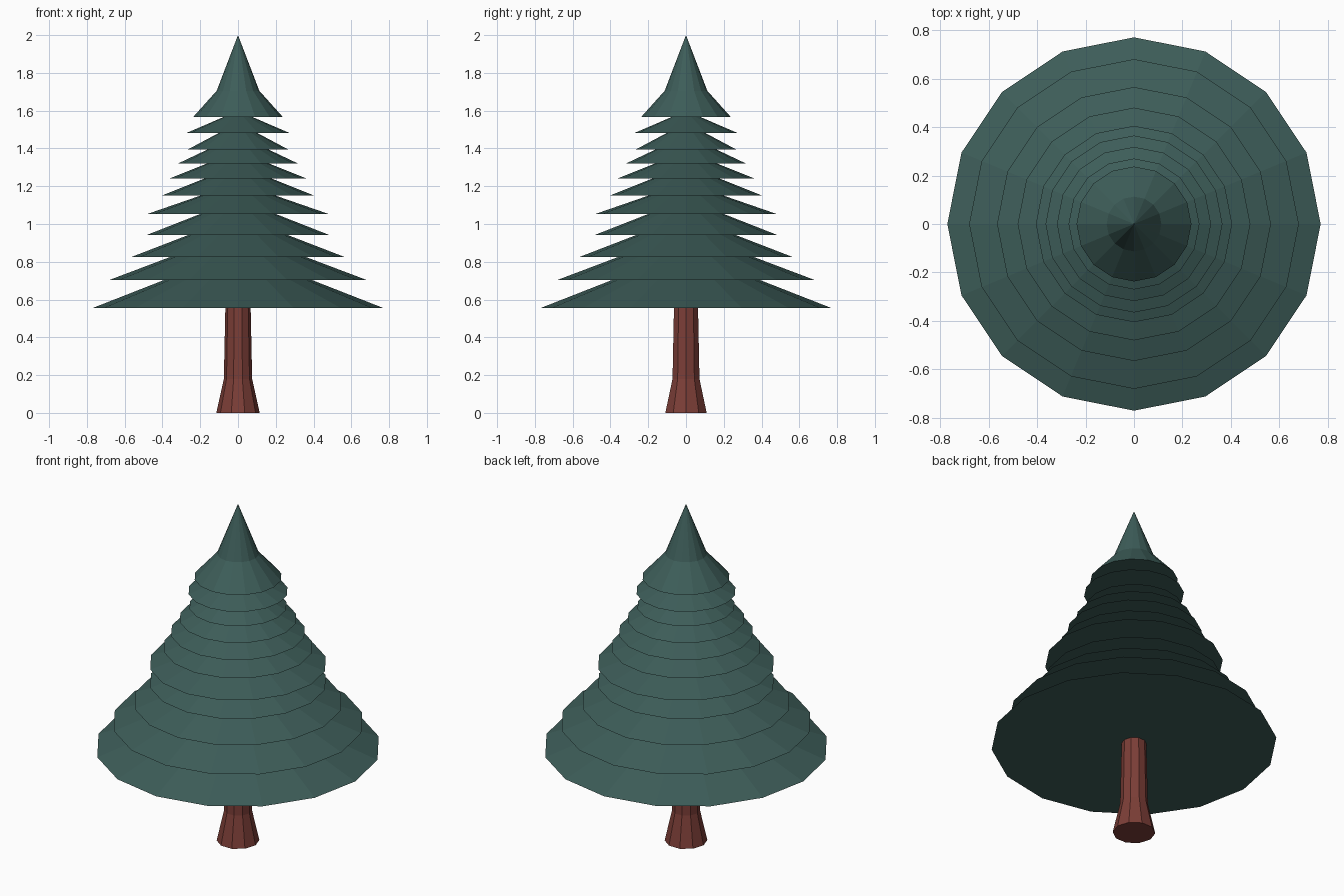
import bpy, bmesh, math

if "Cube" in bpy.data.objects:
    bpy.data.objects.remove(bpy.data.objects["Cube"])


def material(name, rgb):
    m = bpy.data.materials.new(name)
    m.diffuse_color = (*rgb, 1)
    m.use_nodes = True
    m.node_tree.nodes["Principled BSDF"].inputs["Base Color"].default_value = m.diffuse_color
    return m


def lathe(name, profile, sides, mat):
    """Closed flat-faced revolve of (radius, z) points, capped at both ends."""
    bm = bmesh.new()
    rings = []
    for r, z in profile:
        n = 1 if r == 0 else sides
        rings.append([bm.verts.new((r * math.cos(2 * math.pi * i / n),
                                    r * math.sin(2 * math.pi * i / n), z)) for i in range(n)])
    for a, b in zip(rings, rings[1:]):
        for i in range(sides):
            j = (i + 1) % sides
            if len(b) == 1:
                bm.faces.new((a[i], a[j], b[0]))
            else:
                bm.faces.new((a[i], a[j], b[j], b[i]))
    bm.faces.new(rings[0][::-1])
    if len(rings[-1]) > 1:
        bm.faces.new(rings[-1])
    bmesh.ops.recalc_face_normals(bm, faces=bm.faces)
    me = bpy.data.meshes.new(name)
    bm.to_mesh(me)
    bm.free()
    me.materials.append(mat)
    ob = bpy.data.objects.new(name, me)
    bpy.context.collection.objects.link(ob)


green = material("pine green", (0.047, 0.110, 0.100))
brown = material("bark red brown", (0.200, 0.048, 0.038))

# flared trunk
lathe("trunk", [(0.115, 0), (0.075, 0.18), (0.067, 0.555)], 10, brown)

# foliage: stacked flared skirts in one silhouette (rim radius, rim height, neck radius below next rim)
tiers = [(0.77, 0.555, 0.39), (0.68, 0.704, 0.36), (0.565, 0.825, 0.26),
         (0.48, 0.943, 0.20), (0.48, 1.053, 0.20), (0.405, 1.15, 0.18),
         (0.365, 1.24, 0.165), (0.318, 1.32, 0.16), (0.265, 1.395, 0.10),
         (0.27, 1.483, 0.075), (0.237, 1.567, 0)]
profile = []
for i, (rim, z, neck) in enumerate(tiers):
    profile.append((rim, z))
    if i + 1 < len(tiers):
        profile.append((neck, tiers[i + 1][1]))
profile += [(0.113, 1.705), (0, 2.0)]
lathe("foliage", profile, 16, green)
